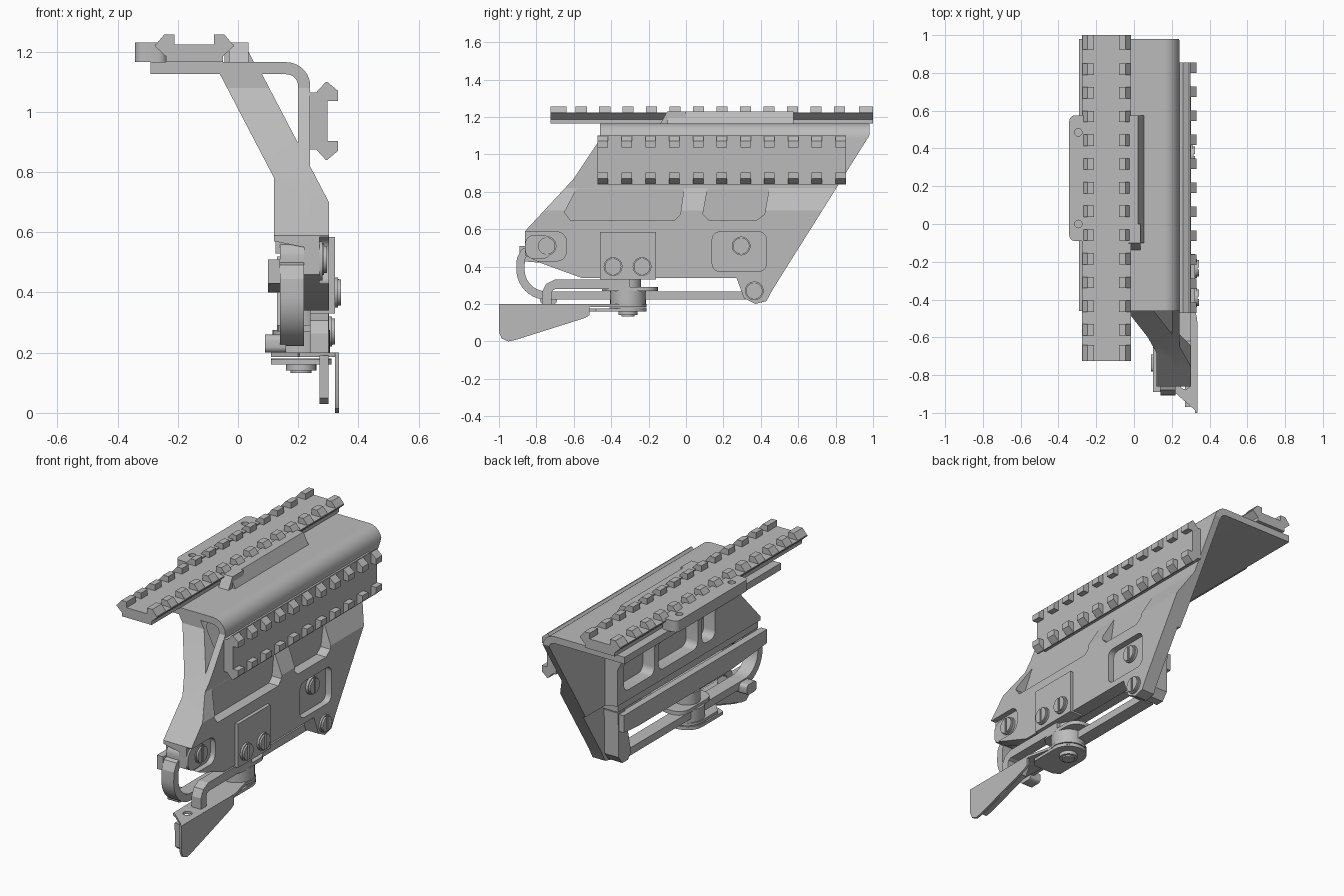
import bpy, bmesh, math
from mathutils import Vector

if "Cube" in bpy.data.objects:
    bpy.data.objects.remove(bpy.data.objects["Cube"])

mat = bpy.data.materials.new("gunmetal_grey")
mat.diffuse_color = (0.5, 0.5, 0.5, 1)
mat.use_nodes = True
mat.node_tree.nodes["Principled BSDF"].inputs["Base Color"].default_value = mat.diffuse_color


def to3(axis, p, d):
    return {'x': (d, p[0], p[1]), 'y': (p[0], d, p[1]), 'z': (p[0], p[1], d)}[axis]


def prisms(name, axis, items):
    """One object from several (outline, start, end) extrusions along an axis."""
    bm = bmesh.new()
    for pts, a, b in items:
        lo = [bm.verts.new(to3(axis, p, a)) for p in pts]
        hi = [bm.verts.new(to3(axis, p, b)) for p in pts]
        n = len(pts)
        bm.faces.new(lo)
        bm.faces.new(hi)
        for i in range(n):
            bm.faces.new((lo[i], lo[(i + 1) % n], hi[(i + 1) % n], hi[i]))
    bmesh.ops.recalc_face_normals(bm, faces=bm.faces)
    me = bpy.data.meshes.new(name)
    bm.to_mesh(me)
    bm.free()
    me.materials.append(mat)
    ob = bpy.data.objects.new(name, me)
    bpy.context.collection.objects.link(ob)
    return ob


def prism(name, axis, pts, a, b):
    return prisms(name, axis, [(pts, a, b)])


def arc(cx, cy, r, a0, a1, n):
    return [(cx + r * math.cos(math.radians(a0 + (a1 - a0) * i / n)),
             cy + r * math.sin(math.radians(a0 + (a1 - a0) * i / n))) for i in range(n + 1)]


def circle(cx, cy, r, n=32):
    return arc(cx, cy, r, 0, 360, n)[:-1]


def rect(x0, x1, y0, y1, r=0.0):
    if r == 0:
        return [(x0, y0), (x1, y0), (x1, y1), (x0, y1)]
    return (arc(x0 + r, y0 + r, r, 180, 270, 5) + arc(x1 - r, y0 + r, r, 270, 360, 5)
            + arc(x1 - r, y1 - r, r, 0, 90, 5) + arc(x0 + r, y1 - r, r, 90, 180, 5))


def band(path, w):
    """Closed outline of constant width around an open path."""
    left, right = [], []
    for i, p in enumerate(path):
        d = (Vector(path[min(i + 1, len(path) - 1)]) - Vector(path[max(i - 1, 0)])).normalized()
        nrm = Vector((-d.y, d.x)) * w / 2
        left.append(tuple(Vector(p) + nrm))
        right.append(tuple(Vector(p) - nrm))
    return left + right[::-1]


def boolean(ob, cutter, op='DIFFERENCE'):
    m = ob.modifiers.new("cut", 'BOOLEAN')
    m.object, m.operation, m.solver = cutter, op, 'EXACT'
    dg = bpy.context.evaluated_depsgraph_get()
    me = bpy.data.meshes.new_from_object(ob.evaluated_get(dg))
    ob.modifiers.clear()
    ob.data = me
    bpy.data.objects.remove(cutter)


# Side outline (y, z) shared by the body and the bent sheet
outline = [(-.46, 1.2), (-.46, 1.08), (-.6, .87), (-.86, .59), (-.86, .46), (-.78, .42), (-.56, .34),
           (.27, .34), (.31, .23), (.37, .2), (.43, .215), (.465, .28), (.98, 1.1), (.98, 1.2)]

# Body: slanted cross-section trimmed to the side outline
body = prism("mount_body", 'y', [(.22, .15), (.22, .55), (.12, .57), (.12, .78), (-.06, 1.125), (.08, 1.125),
                                 (.302, .70), (.302, .15)], -1.2, 1.2)
boolean(body, prism("trim", 'x', outline, -.6, .6), 'INTERSECT')
# Behind the last rib only the side wall continues
boolean(body, prism("rear_trim", 'x', rect(.46, 1.3, .1, 1.3), -.6, .202))
# Outer pockets, screw recess and front screw slot
for pts, x0 in [([(-.65, .69), (-.62, .65), (-.06, .65), (-.03, .68), (0, .9), (-.54, .9)], .2405),
                ([(.09, .68), (.12, .65), (.38, .65), (.42, .68), (.46, .9), (.13, .9)], .2405),
                (rect(.14, .43, .375, .585, .04), .265),
                (rect(-1, -.64, .43, .585, .05), .27)]:
    boolean(body, prism("pocket", 'x', pts, x0, .5))
# Inner windows between ribs
for y0, y1 in [(-.44, -.32), (-.28, .08), (.12, .40)]:
    boolean(body, prism("window", 'x', rect(y0, y1, .63, 1.1, .04), -.5, .195))

# Bent sheet: top plate, rounded corner, side wall
sheet = prism("bent_sheet", 'y', [(-.29, 1.125), (-.29, 1.165)] + arc(.16, 1.085, .08, 90, 0, 10)
              + [(.24, .62), (.2, .62)] + arc(.16, 1.085, .04, 0, 90, 10), -.8, 1.2)
boolean(sheet, prism("trim", 'x', outline, -.6, .6), 'INTERSECT')


# Toothed accessory rails
def rail(name, place, y0, y1, teeth):
    half = [(.095, 0), (.095, .02), (.13, .052), (.13, .058)]
    base = half + [(-u, v) for u, v in half[::-1]]
    items = [([place(*p) for p in base], y0, y1)]
    for s in (1, -1):
        tooth = [(s * u, v) for u, v in [(.13, .056), (.1, .092), (.066, .092), (.066, .056)]]
        items += [([place(*p) for p in tooth], a, b) for a, b in teeth]
    return prisms(name, 'y', items)


top_teeth = [(-.725, -.64)] + [(.79 - .1255 * k, .85 - .1255 * k) for k in range(12)] + [(.925, 1)]
side_teeth = [(-.472 + .1271 * k, -.416 + .1271 * k) for k in range(11)]
rail("top_rail", lambda u, v: (-.145 + u, 1.165 + v), -.725, 1, top_teeth)
rail("side_rail", lambda u, v: (.24 + v, .97 + u), -.472, .855, side_teeth)

# Clamp jaws that hold the top rail
jaw = prism("left_rail_jaw", 'z', rect(-.343, -.235, -.09, .575, .03), 1.165, 1.23)
for y in (0, .485):
    boolean(jaw, prism("hole", 'z', circle(-.295, y, .02, 20), 1.18, 1.3))
prism("right_rail_jaw", 'y', [(-.045, 1.16), (-.045, 1.23), (.02, 1.23), (.055, 1.16)], -.1, .575)
prism("jaw_ramp", 'x', [(-.14, 1.16), (-.1, 1.23), (0, 1.23), (0, 1.16)], -.03, .035)


# Slotted screws on the outer side
def screw(name, y, z, r, x0, x1):
    s = prisms(name, 'x', [(circle(y, z, r), x0, x1 - .01), (circle(y, z, r * .88), x1 - .012, x1)])
    boolean(s, prism("slot", 'x', rect(y - .006, y + .006, z - 1, z + 1), x1 - .008, x1 + .1))


prism("cover_plate", 'x', rect(-.46, -.16, .33, .585), .24, .322)
screw("cover_screw_front", -.39, .4, .05, .3, .343)
screw("cover_screw_rear", -.235, .4, .05, .3, .343)
screw("recess_screw", .295, .51, .05, .24, .29)
screw("pivot_screw", .365, .27, .05, .2, .322)
screw("front_screw", -.745, .51, .052, .2, .295)

# Inner clamping jaw along the body, with ledge and end lug
prism("inner_ledge", 'x', rect(-.84, .45, .53, .585), .125, .25)
prism("inner_jaw", 'x', [(-.89, .43), (-.89, .51), (.43, .51), (.43, .41), (.3, .4), (-.55, .4)], .10, .14)
prism("jaw_spacer", 'x', rect(-.56, .1, .4, .5), .13, .23)
prism("rear_lug", 'x', [(.32, .25), (.35, .215), (.4, .215), (.435, .26), (.44, .52), (.38, .52)], .13, .25)
prism("front_lug", 'x', rect(-.86, -.72, .44, .57, .05), .14, .28)

# Locking bar with the curved front hook
hook = ([(-.74, .485), (-.83, .49), (-.865, .475), (-.883, .44)] + arc(-.745, .385, .14, 180, 270, 10)
        + [(-.5, .245), (.33, .245)])
prism("locking_bar", 'x', band(hook, .044), .14, .22)
prism("bar_foot", 'x', rect(-.78, -.69, .2, .26, .02), .09, .16)

# Lever pivot stack
prisms("lever_pivot", 'z', [(circle(.21, -.31, r), a, b) for r, a, b in
                            [(.07, .27, .36), (.095, .2, .275), (.1, .168, .18), (.05, .14, .17), (.035, .132, .145)]])
prism("pivot_washer", 'z', rect(.13, .3, -.45, -.15, .07), .27, .292)

# Lever: oval plates, bent strap, side blade and inner flap
lever = prism("lever_plate", 'z', [(.334, -.995), (.334, -.5), (.3, -.36)] + arc(.21, -.31, .1, 0, 180, 14)
              + [(.11, -.45), (.2, -.55), (.205, -.89), (.225, -.9)], .185, .2005)
boolean(lever, prism("hole", 'z', circle(.27, -.85, .025, 20), .1, .3))
prism("lower_lever_plate", 'z', arc(.21, -.31, .1, 0, 180, 14) + [(.11, -.5), (.15, -.52), (.28, -.52), (.31, -.48)],
      .16, .177)
prism("lever_strap", 'x', band([(-.745, .19), (-.745, .26), (-.73, .29), (-.7, .305), (-.6, .305), (-.3, .305)], .05),
      .24, .3)
prism("lever_blade", 'x', [(-1, .2), (-1, .05), (-.985, .015), (-.95, 0), (-.91, .008), (-.54, .125),
                           (-.515, .14), (-.515, .2)], .322, .335)
prism("lever_flap", 'x', [(-.97, .19), (-.965, .05), (-.94, .03), (-.9, .035), (-.6, .13), (-.57, .19)], .27, .3)

# Smooth the rounded sides and keep the edges sharp
bpy.ops.object.select_all(action='SELECT')
bpy.context.view_layer.objects.active = body
bpy.ops.object.shade_smooth_by_angle(angle=math.radians(25))
